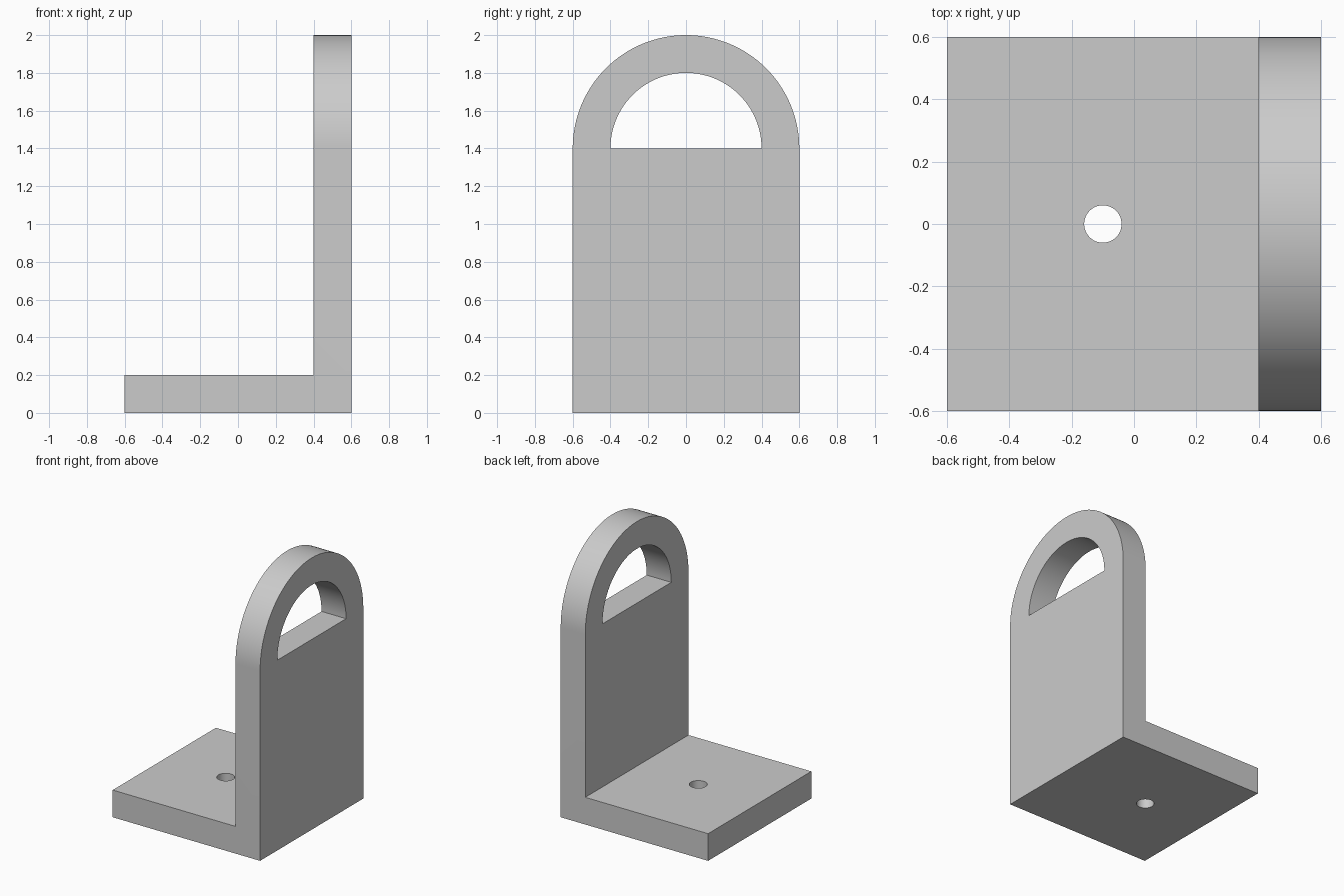
import bpy, bmesh, math
from mathutils import Vector

cube = bpy.data.objects.get("Cube")
if cube:
    bpy.data.objects.remove(cube, do_unlink=True)

grey = bpy.data.materials.new("plain grey")
grey.use_nodes = True
colour = (0.6, 0.6, 0.6, 1)
grey.diffuse_color = colour
grey.node_tree.nodes["Principled BSDF"].inputs["Base Color"].default_value = colour


def prism(name, outline, depth):
    """Extrude a closed outline of 3D points along the depth vector."""
    bm = bmesh.new()
    face = bm.faces.new([bm.verts.new(p) for p in outline])
    top = bmesh.ops.extrude_face_region(bm, geom=[face])["geom"]
    bmesh.ops.translate(bm, vec=Vector(depth),
                        verts=[v for v in top if isinstance(v, bmesh.types.BMVert)])
    bmesh.ops.recalc_face_normals(bm, faces=bm.faces)
    mesh = bpy.data.meshes.new(name)
    bm.to_mesh(mesh)
    bm.free()
    mesh.materials.append(grey)
    obj = bpy.data.objects.new(name, mesh)
    bpy.context.collection.objects.link(obj)
    return obj


def arc(radius, steps, sweep):
    return [(radius * math.cos(sweep * i / steps), radius * math.sin(sweep * i / steps))
            for i in range(steps + 1)]


def combine(target, cutter, operation):
    mod = target.modifiers.new(cutter.name, "BOOLEAN")
    mod.operation, mod.solver, mod.object = operation, "EXACT", cutter
    bpy.ops.object.select_all(action="DESELECT")
    bpy.context.view_layer.objects.active = target
    target.select_set(True)
    bpy.ops.object.modifier_apply(modifier=mod.name)
    bpy.data.objects.remove(cutter, do_unlink=True)


# L-shaped side profile, left wide so the arch trims it cleanly
side = [(-0.6, 0), (0.6, 0), (0.6, 2.1), (0.4, 2.1), (0.4, 0.2), (-0.6, 0.2)]
bracket = prism("angle_bracket", [(x, -0.7, z) for x, z in side], (0, 1.4, 0))

# Round-topped outline shared by plate and upright
rim = arc(0.6, 64, math.pi)
arch = [(0.6, -0.2)] + [(y, z + 1.4) for y, z in rim] + [(-0.6, -0.2)]
combine(bracket, prism("arch_trim", [(-1, y, z) for y, z in arch], (2, 0, 0)), "INTERSECT")

# Half-round handle opening
slot = arc(0.4, 64, math.pi)
combine(bracket, prism("handle_cutter", [(0.3, y, z + 1.4) for y, z in slot], (0.4, 0, 0)),
        "DIFFERENCE")

# Bolt hole through the base
hole = arc(0.06, 48, math.tau)[:-1]
combine(bracket, prism("bolt_cutter", [(x - 0.1, y, -0.1) for x, y in hole], (0, 0, 0.4)),
        "DIFFERENCE")

bpy.ops.object.shade_smooth_by_angle(angle=math.radians(30))
